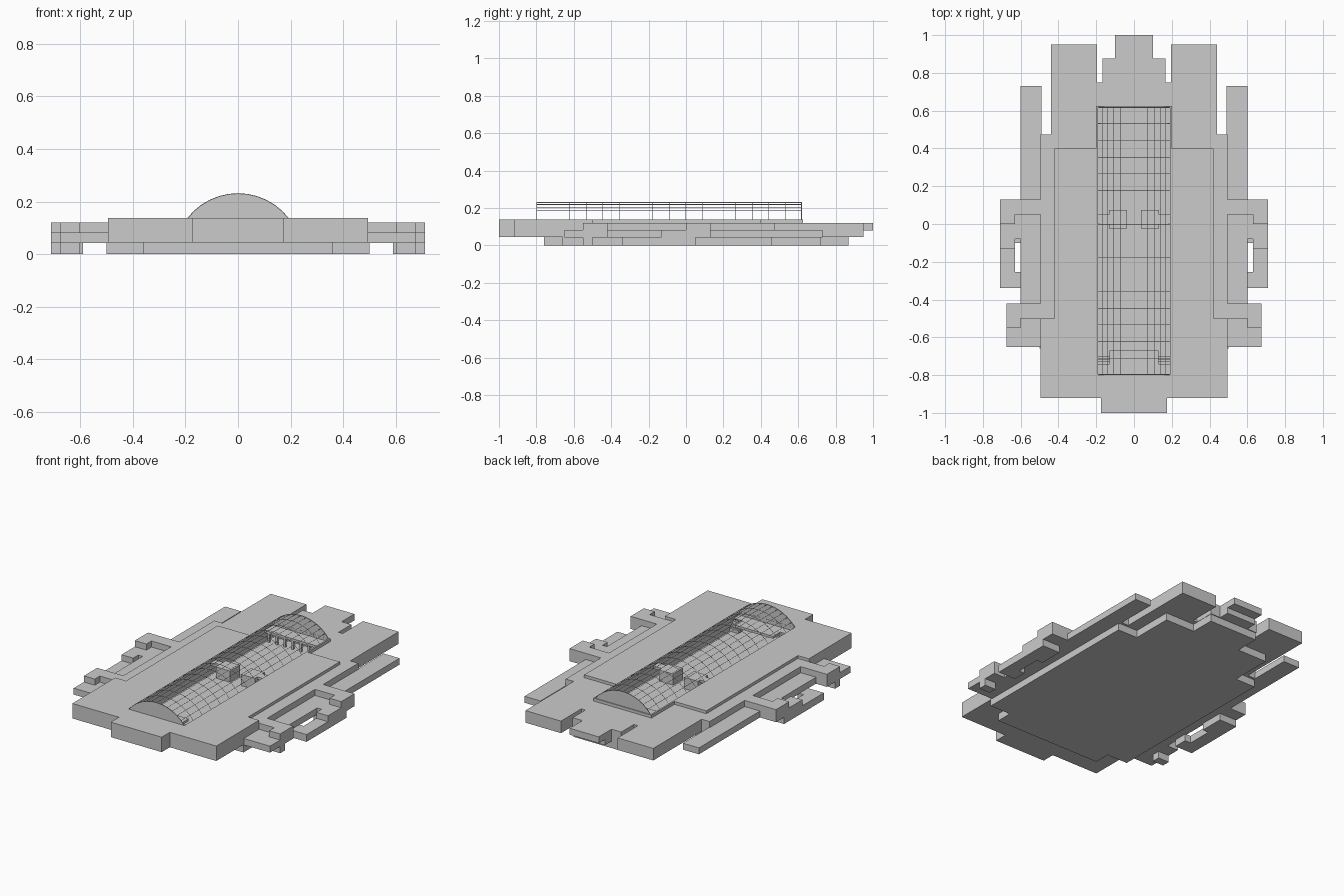
import bpy, bmesh, math

if "Cube" in bpy.data.objects:
    bpy.data.objects.remove(bpy.data.objects["Cube"])


def finish(name, bm):
    bmesh.ops.recalc_face_normals(bm, faces=bm.faces)
    me = bpy.data.meshes.new(name)
    bm.to_mesh(me)
    bm.free()
    ob = bpy.data.objects.new(name, me)
    bpy.context.scene.collection.objects.link(ob)
    return ob


def prism(name, pts, z0, z1):
    """Extrude a plan outline from z0 to z1."""
    bm = bmesh.new()
    f = bm.faces.new([bm.verts.new((x, y, z0)) for x, y in pts])
    r = bmesh.ops.extrude_face_region(bm, geom=[f])
    for v in r["geom"]:
        if isinstance(v, bmesh.types.BMVert):
            v.co.z = z1
    return finish(name, bm)


def box(name, x0, x1, y0, y1, z0, z1):
    return prism(name, [(x0, y0), (x1, y0), (x1, y1), (x0, y1)], z0, z1)


def pair(name, x0, x1, y0, y1, z0, z1):
    box(name + "_right", x0, x1, y0, y1, z0, z1)
    box(name + "_left", -x1, -x0, y0, y1, z0, z1)


def sym(half):
    """Mirror the right half of an outline."""
    return half + [(-x, y) for x, y in reversed(half)]


def cut(ob, cutter):
    m = ob.modifiers.new("hall_opening", "BOOLEAN")
    m.operation = "DIFFERENCE"
    m.solver = "EXACT"
    m.object = cutter


# stepped base
prism("base", sym([(.36, -.76), (.36, -.66), (.5, -.66), (.5, .46),
                   (.365, .46), (.365, .72), (.165, .72), (.165, .87)]), 0, .045)

# main deck and the slightly higher terrace, both open over the hall
deck = prism("main_deck", sym([(.175, -1), (.175, -.92), (.495, -.92), (.495, .475),
                               (.44, .475), (.44, .95), (.195, .95), (.195, .75),
                               (.167, .75), (.167, .875), (.1, .875), (.1, .94)]), .045, .12)
terrace = prism("terrace", sym([(.175, -1), (.175, -.92), (.495, -.92), (.495, -.5),
                                (.42, -.5), (.42, .4), (.2, .4), (.2, .625)]), .12, .138)
pit = box("hall_cutter", -.19, .19, -.795, .615, .05, .3)
pit.hide_render = True
pit.hide_viewport = True
pit.display_type = "WIRE"
cut(deck, pit)
cut(terrace, pit)
box("rear_tip", -.1, .1, .94, 1.0, .08, .12)

# low side terraces and stepped side bays
pair("side_terrace", .49, .6, -.5, .73, .042, .082)
pair("front_bay", .49, .675, -.65, -.5, .042, .082)
pair("front_bay_top", .49, .675, -.5, -.42, .082, .12)
pair("front_bay_step", .6, .675, -.55, -.5, .0, .12)
pair("front_bay_side", .59, .675, -.5, -.42, .042, .082)
pair("bay_rear", .49, .71, .05, .13, .042, .12)
pair("bay_step_a", .63, .71, 0, .05, .0, .12)
pair("bay_link", .59, .71, -.08, .05, .0, .082)
pair("bay_step_b", .63, .71, -.13, -.08, .0, .082)
pair("bay_outer", .63, .71, -.34, -.13, .0, .045)
pair("bay_front", .59, .64, -.34, -.255, .0, .045)
pair("bay_inner", .59, .64, -.1, -.08, .0, .045)

# vaulted canopy arc
R, CZ = .242, -.012
A = math.asin(.192 / R)
N, RIBS, Y0, Y1 = 12, 16, -.8, .62


def arc(i):
    a = -A + 2 * A * i / N
    return R * math.sin(a), CZ + R * math.cos(a)


# open lattice of ribs and purlins
bm = bmesh.new()
rows = []
for j in range(RIBS + 1):
    y = Y0 + (Y1 - Y0) * j / RIBS
    rows.append([bm.verts.new((arc(i)[0], y, arc(i)[1])) for i in range(N + 1)])
for a, b in zip(rows, rows[1:]):
    for i in range(N):
        bm.faces.new((a[i], a[i + 1], b[i + 1], b[i]))
lattice = finish("canopy_lattice", bm)
w = lattice.modifiers.new("bars", "WIREFRAME")
w.thickness = .003
w.use_even_offset = False

# closed gable ends
for name, y in (("front_gable", Y0), ("rear_gable", Y1 - .004)):
    bm = bmesh.new()
    f = bm.faces.new([bm.verts.new((arc(i)[0], y, arc(i)[1])) for i in range(N + 1)])
    r = bmesh.ops.extrude_face_region(bm, geom=[f])
    for v in r["geom"]:
        if isinstance(v, bmesh.types.BMVert):
            v.co.y += .004
    finish(name, bm)

# hall interior: bridges with cabins
pair("bridge", .13, .19, 0, .05, .105, .12)
pair("cabin", .038, .133, -.025, .073, .05, .12)

# front gallery with side stairs
box("front_gallery", -.13, .13, -.795, -.67, .1, .115)
pair("gallery_side", .13, .19, -.795, -.74, .1, .115)
for k in range(3):
    pair("gallery_stair_%d" % k, .13, .19, -.74 + k * .013, -.727 + k * .013,
         .05, .105 - k * .018)

# rear gallery with columns
box("rear_gallery", -.19, .19, .53, .615, .105, .12)
for i in range(7):
    x = -.165 + i * .055
    box("rear_column_%d" % i, x - .006, x + .006, .535, .547, .05, .105)
